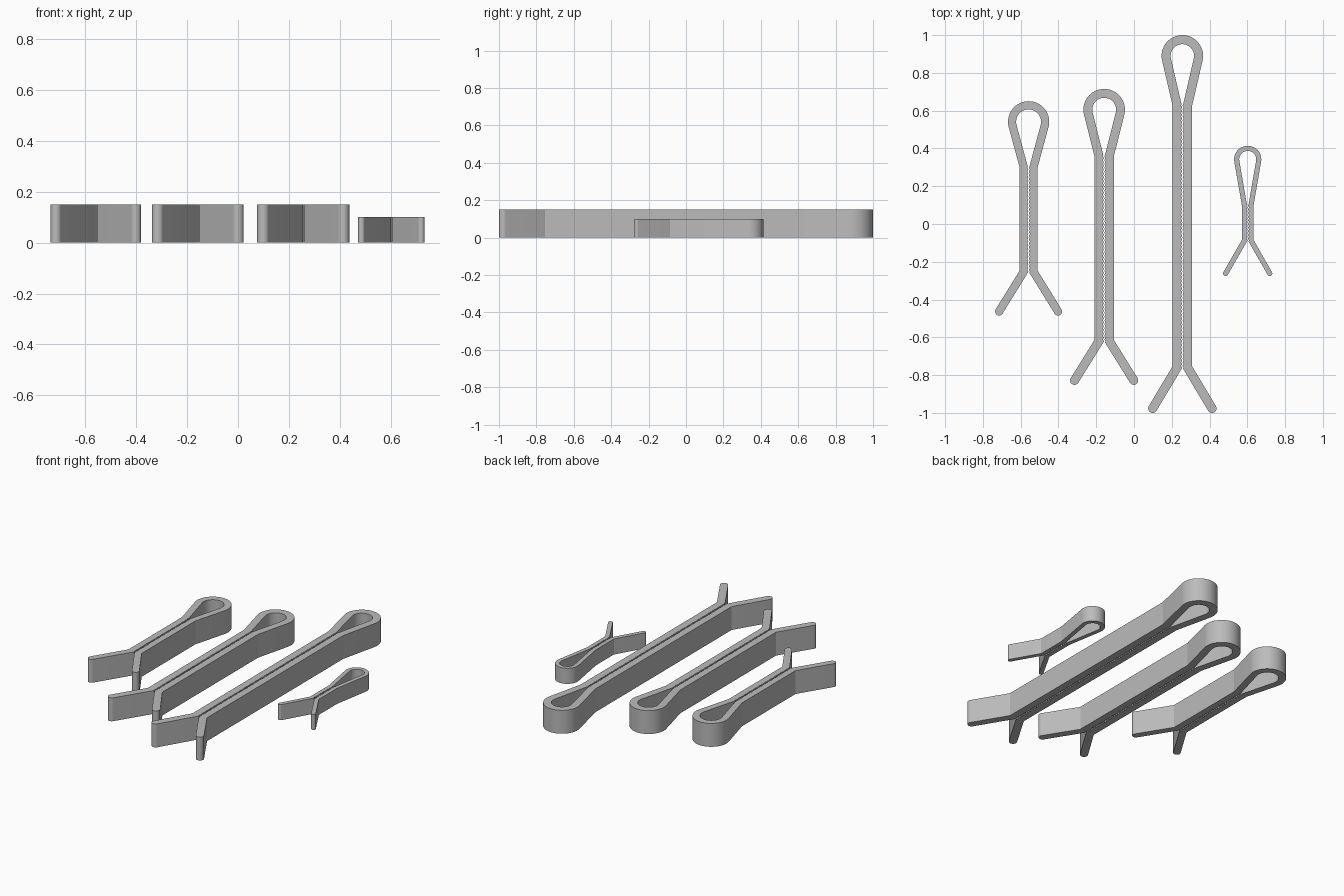
import bpy, bmesh, math
from mathutils import Vector

if "Cube" in bpy.data.objects:
    bpy.data.objects.remove(bpy.data.objects["Cube"])

steel = bpy.data.materials.new("steel grey")
steel.diffuse_color = (0.5, 0.5, 0.5, 1)
steel.use_nodes = True
steel.node_tree.nodes["Principled BSDF"].inputs["Base Color"].default_value = steel.diffuse_color


def offset_line(path, d):
    """Mitred offset of an open path, positive to its left."""
    out = []
    for i, p in enumerate(path):
        a = (p - path[i - 1]).normalized() if i else None
        b = (path[i + 1] - p).normalized() if i < len(path) - 1 else None
        a, b = a or b, b or a
        na, nb = Vector((-a.y, a.x)), Vector((-b.y, b.x))
        m = (na + nb).normalized()
        out.append(p + m * (d / m.dot(na)))
    return out


def end_cap(centre, start, n=24):
    """Half-round tip, counter-clockwise from start."""
    r = start - centre
    a0 = math.atan2(r.y, r.x)
    return [centre + r.length * Vector((math.cos(a0 + math.pi * k / n),
                                        math.sin(a0 + math.pi * k / n)))
            for k in range(1, n)]


def teeth(p, q, pitch, depth):
    """Gripping zigzag points between two ends of a jaw."""
    n = max(2, round((q - p).length / pitch))
    side = Vector((-1 if p.x > 0 else 1, 0))
    return [p.lerp(q, (k + 0.5) / (2 * n)) + side * (depth if k % 2 else -depth)
            for k in range(2 * n)]


def clip(name, x, top, radius, thick, stem, neck, bend, tip, height):
    w = thick / 2
    r, s = radius - w, stem - w
    # centre line: right tip, bend, neck, round head, then mirrored back
    c, b = Vector((0, top - radius)), Vector((s, neck))
    d = b - c
    a0 = math.atan2(d.y, d.x) + math.acos(r / d.length)
    steps = 32
    arc = [c + r * Vector((math.cos(a), math.sin(a))) for a in
           (a0 + (math.pi - 2 * a0) * k / steps for k in range(steps + 1))]
    half = [Vector(tip), Vector((s, bend)), b]
    path = half + arc + [Vector((-p.x, p.y)) for p in reversed(half)]
    outer, inner = offset_line(path, -w), offset_line(path, w)

    # toothed inner edges of the two jaws
    depth = (stem - thick) * 0.75
    pitch = 0.02
    inner = (inner[:2] + teeth(inner[1], inner[2], pitch, depth) + inner[2:-2]
             + teeth(inner[-3], inner[-2], pitch, depth)[0:] + inner[-2:])
    outline = (outer + end_cap(path[-1], outer[-1])
               + inner[::-1] + end_cap(path[0], inner[0]))

    # extrude the outline to the strip height
    bm = bmesh.new()
    face = bm.faces.new([bm.verts.new((p.x, p.y, 0)) for p in outline])
    ext = bmesh.ops.extrude_face_region(bm, geom=[face], use_keep_orig=True)
    for v in ext["geom"]:
        if isinstance(v, bmesh.types.BMVert):
            v.co.z = height
    bmesh.ops.recalc_face_normals(bm, faces=bm.faces)
    bmesh.ops.triangulate(bm, faces=[f for f in bm.faces if len(f.verts) > 4])
    me = bpy.data.meshes.new(name)
    bm.to_mesh(me)
    bm.free()
    me.materials.append(steel)
    ob = bpy.data.objects.new(name, me)
    ob.location.x = x
    bpy.context.collection.objects.link(ob)
    bpy.ops.object.select_all(action='DESELECT')
    bpy.context.view_layer.objects.active = ob
    ob.select_set(True)
    bpy.ops.object.shade_smooth_by_angle(angle=math.radians(9))


# name, x, top, head radius, thickness, stem half width, neck, bend, tip, height
clip("short_clip", -0.558, 0.65, 0.109, 0.043, 0.047, 0.30, -0.252, (0.156, -0.463), 0.15)
clip("medium_clip", -0.158, 0.715, 0.11, 0.047, 0.051, 0.36, -0.62, (0.157, -0.828), 0.15)
clip("long_clip", 0.256, 1.0, 0.11, 0.048, 0.052, 0.63, -0.76, (0.157, -0.976), 0.15)
clip("small_clip", 0.602, 0.414, 0.072, 0.027, 0.031, 0.10, -0.088, (0.117, -0.262), 0.10)
